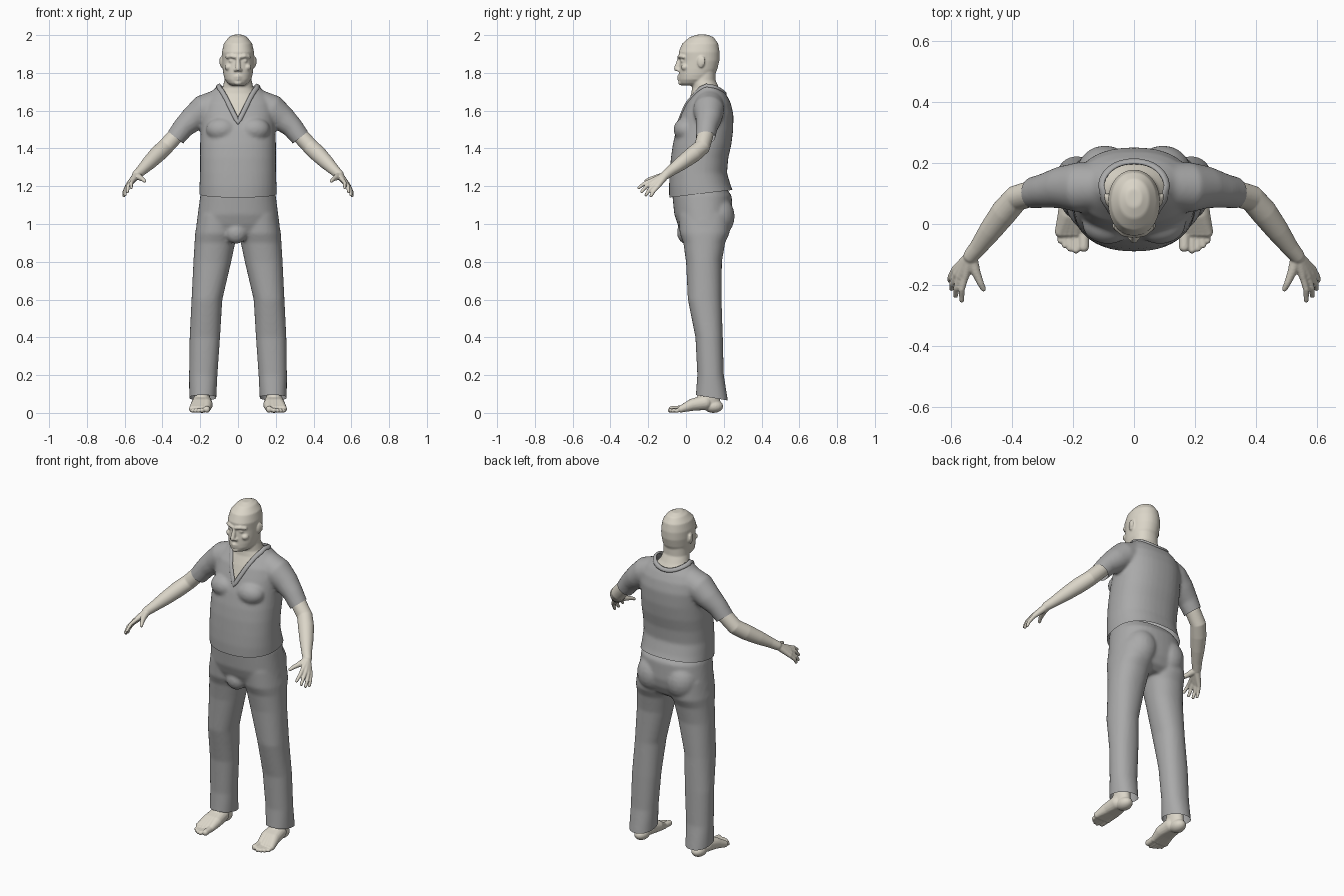
import bpy, bmesh, math
from mathutils import Vector, Matrix
from mathutils.bvhtree import BVHTree

if "Cube" in bpy.data.objects:
    bpy.data.objects.remove(bpy.data.objects["Cube"])


def material(name, rgb):
    m = bpy.data.materials.new(name)
    m.diffuse_color = (*rgb, 1)
    m.use_nodes = True
    m.node_tree.nodes["Principled BSDF"].inputs["Base Color"].default_value = m.diffuse_color
    return m


SKIN = material("pale skin", (0.71, 0.67, 0.58))
CLOTH = material("grey cloth", (0.40, 0.40, 0.40))


def skin_rings(bm, rings, caps=True):
    rows = [[bm.verts.new(p) for p in r] for r in rings]
    n = len(rows[0])
    for a, b in zip(rows, rows[1:]):
        for i in range(n):
            bm.faces.new((a[i], a[(i + 1) % n], b[(i + 1) % n], b[i]))
    if caps:
        bm.faces.new(rows[0][::-1])
        bm.faces.new(rows[-1])


def loft(bm, rows, e=2.3, n=40):
    """Horizontal superellipse rings: (z, x0, x1, y0, y1)."""
    rings = []
    for z, x0, x1, y0, y1 in rows:
        ring = []
        for i in range(n):
            a = 2 * math.pi * i / n
            c, s = math.cos(a), math.sin(a)
            ring.append(((x0 + x1) / 2 + (x1 - x0) / 2 * math.copysign(abs(c) ** (2 / e), c),
                         (y0 + y1) / 2 + (y1 - y0) / 2 * math.copysign(abs(s) ** (2 / e), s), z))
        rings.append(ring)
    skin_rings(bm, rings)


def sym(rows):
    return [(z, -w, w, y0, y1) for z, w, y0, y1 in rows]


def blob(bm, c, r):
    m = Matrix.Translation(c) @ Matrix.Diagonal((*r, 1))
    bmesh.ops.create_uvsphere(bm, u_segments=20, v_segments=12, radius=1, matrix=m)


def tube(bm, pts, s=1, n=16, ends=True):
    """Round limb through (x, y, z, radius); s = -1 mirrors it."""
    P = [Vector((p[0] * s, p[1], p[2])) for p in pts]
    d = P[-1] - P[0]
    k = min(range(3), key=lambda i: abs(d[i]))
    ref = Vector([float(i == k) for i in range(3)])
    rings = []
    for i, p in enumerate(P):
        t = (P[min(i + 1, len(P) - 1)] - P[max(i - 1, 0)]).normalized()
        u = t.cross(ref).normalized()
        v = t.cross(u)
        rings.append([p + pts[i][3] * (u * math.cos(2 * math.pi * j / n) + v * math.sin(2 * math.pi * j / n))
                      for j in range(n)])
    skin_rings(bm, rings)
    if ends:
        for i in (0, -1):
            blob(bm, P[i], (pts[i][3],) * 3)


def build(name, bm, mat, voxel=0, smooth=0):
    """Fuse the overlapping volumes of bm into one smooth object."""
    bmesh.ops.recalc_face_normals(bm, faces=bm.faces)
    me = bpy.data.meshes.new(name)
    bm.to_mesh(me)
    bm.free()
    ob = bpy.data.objects.new(name, me)
    bpy.context.collection.objects.link(ob)
    if voxel:
        r = ob.modifiers.new("fuse", 'REMESH')
        r.mode, r.voxel_size = 'VOXEL', voxel
        sm = ob.modifiers.new("soften", 'SMOOTH')
        sm.factor, sm.iterations = 0.5, smooth
        bpy.context.view_layer.update()
        new = bpy.data.meshes.new_from_object(ob.evaluated_get(bpy.context.evaluated_depsgraph_get()))
        ob.modifiers.clear()
        ob.data = new
    ob.data.materials.clear()
    ob.data.materials.append(mat)
    ob.data.shade_smooth()
    return ob


def cut(bm, co, no, test=lambda c: True):
    """Trim away what lies beyond a plane, among the faces passing the test."""
    fs = [f for f in bm.faces if test(f.calc_center_median())]
    geom = list({v for f in fs for v in f.verts}) + list({e for f in fs for e in f.edges}) + fs
    bmesh.ops.bisect_plane(bm, geom=geom, plane_co=co, plane_no=no, clear_outer=True)


SIDES = (1, -1)

# shirt: torso, chest and sleeves
bm = bmesh.new()
loft(bm, sym([(1.10, .206, -.087, .268), (1.15, .206, -.089, .260), (1.20, .204, -.090, .238),
              (1.27, .201, -.086, .217), (1.35, .201, -.080, .224), (1.42, .201, -.070, .240),
              (1.50, .197, -.052, .250), (1.58, .195, -.025, .251), (1.64, .185, .000, .237),
              (1.68, .160, .030, .217), (1.71, .130, .050, .195), (1.74, .100, .060, .170)]))
for s in SIDES:
    blob(bm, (.085 * s, .0, 1.50), (.085, .066, .065))
    tube(bm, [(.07, .125, 1.65, .075), (.18, .12, 1.602, .083), (.24, .12, 1.555, .069),
              (.29, .11, 1.51, .057), (.36, .097, 1.42, .048)], s, 24)
shirt = build("shirt", bm, CLOTH, .009, 6)

# open the hem, the sleeve ends and the V neck
bm = bmesh.new()
bm.from_mesh(shirt.data)
cut(bm, (0, -.09, 1.14), (0, .12, -1))
for s in SIDES:
    cut(bm, (.333 * s, .1, 1.46), (.625 * s, 0, -.78), lambda c: c.x * s > .25)
tree = BVHTree.FromBMesh(bm)


def in_neck(c):
    if c.y < .11:
        return c.z > 1.54 and abs(c.x) < .097 * (c.z - 1.54) / .185
    return c.z > 1.6 and (c.x / .1) ** 2 + ((c.y - .11) / .095) ** 2 < 1


bmesh.ops.delete(bm, geom=[f for f in bm.faces if in_neck(f.calc_center_median())], context='FACES')
bm.to_mesh(shirt.data)
bm.free()
shirt.data.shade_smooth()

# collar band laid on the shirt around the neck opening
half = [(.097 * t, -.045 + .155 * t ** 1.5, 1.54 + .185 * t) for t in [i / 12 for i in range(13)]]
half += [(.1 * math.cos(a), .11 + .095 * math.sin(a), 1.725 - .03 * math.sin(a))
         for a in [math.pi / 2 * i / 10 for i in range(1, 11)]]
loop = half + [(-x, y, z) for x, y, z in half[-2:0:-1]]
hits = [tree.find_nearest(Vector(p)) for p in loop]
bm = bmesh.new()
rings = []
for i, (p, nrm, _, _) in enumerate(hits):
    t = (hits[(i + 1) % len(hits)][0] - hits[i - 1][0]).normalized()
    nrm = nrm if nrm.dot(p - Vector((0, .1, 1.5))) > 0 else -nrm
    side = t.cross(nrm).normalized()
    up = side.cross(t).normalized()
    rings.append([p + side * .013 * math.cos(math.pi * j / 4) + up * .007 * math.sin(math.pi * j / 4)
                  for j in range(8)])
skin_rings(bm, rings + [rings[0]], caps=False)
bmesh.ops.remove_doubles(bm, verts=bm.verts, dist=1e-5)
build("collar", bm, CLOTH)

# trousers: pelvis, seat and two legs
bm = bmesh.new()
loft(bm, sym([(1.20, .185, -.065, .205), (1.15, .200, -.072, .242), (1.05, .213, -.062, .247),
              (1.00, .220, -.045, .238), (.95, .215, -.022, .215), (.925, .17, .0, .18)]))
blob(bm, (-.01, .0, .955), (.06, .048, .06))
for s in SIDES:
    blob(bm, (.095 * s, .165, 1.04), (.095, .093, .11))
    legs = [(1.05, .0, .210, -.04, .235), (.95, .004, .227, -.033, .230), (.90, .015, .230, -.014, .207),
            (.80, .036, .236, .0, .190), (.60, .083, .246, .010, .188), (.40, .095, .256, .050, .195),
            (.20, .109, .259, .060, .200), (.04, .117, .258, .048, .226)]
    loft(bm, [(z, s * a, s * b, c, d) for z, a, b, c, d in legs], 2.2)
trousers = build("trousers", bm, CLOTH, .009, 5)
bm = bmesh.new()
bm.from_mesh(trousers.data)
cut(bm, (0, .05, .095), (0, -.17, -1))
bm.to_mesh(trousers.data)
bm.free()
trousers.data.shade_smooth()

# head, neck and the chest behind the V neck
bm = bmesh.new()
loft(bm, sym([(2.002, .025, .055, .115), (1.988, .050, .018, .147), (1.955, .075, -.020, .170),
              (1.91, .085, -.039, .178), (1.865, .084, -.032, .177), (1.82, .081, -.036, .166),
              (1.79, .077, -.037, .152), (1.765, .070, -.037, .135), (1.745, .054, -.033, .11),
              (1.733, .036, -.020, .08)]), 2.1)
loft(bm, sym([(1.45, .14, -.035, .20), (1.55, .155, -.022, .22), (1.64, .145, .008, .215),
              (1.69, .105, .028, .192), (1.72, .082, .032, .175), (1.76, .072, .028, .157),
              (1.84, .068, .04, .158)]), 2.1)
tube(bm, [(0, -.036, 1.875, .009), (0, -.050, 1.822, .014)])
tube(bm, [(-.026, -.026, 1.779, .006), (0, -.041, 1.781, .008), (.026, -.026, 1.779, .006)])
tube(bm, [(-.022, -.027, 1.768, .006), (0, -.039, 1.766, .008), (.022, -.027, 1.768, .006)])
blob(bm, (0, -.026, 1.748), (.022, .016, .014))
for s in SIDES:
    blob(bm, (.013 * s, -.041, 1.815), (.010, .011, .008))
    tube(bm, [(.010, -.036, 1.884, .010), (.035, -.031, 1.889, .010), (.058, -.012, 1.884, .009)], s)
    blob(bm, (.033 * s, -.017, 1.863), (.017, .013, .009))
    blob(bm, (.050 * s, -.005, 1.83), (.021, .021, .018))
    blob(bm, (.087 * s, .080, 1.858), (.009, .019, .031))
    blob(bm, (.092 * s, .090, 1.862), (.007, .012, .024))
build("head_and_neck", bm, SKIN, .005, 3)

# arms with hands: forearm, palm, four fingers and thumb
fingers = [((.553, -.172, 1.235), (.565, -.215, 1.218), (.565, -.250, 1.192)),
           ((.571, -.172, 1.221), (.583, -.210, 1.200), (.585, -.235, 1.171)),
           ((.582, -.164, 1.208), (.596, -.195, 1.180), (.598, -.212, 1.154)),
           ((.588, -.150, 1.198), (.602, -.174, 1.170), (.604, -.185, 1.149))]
for s in SIDES:
    bm = bmesh.new()
    tube(bm, [(.26, .115, 1.545, .045), (.335, .10, 1.462, .043), (.385, .085, 1.408, .043),
              (.425, .04, 1.37, .044), (.47, -.02, 1.325, .038), (.51, -.075, 1.285, .029),
              (.535, -.105, 1.262, .025)], s, 24)
    for a, b, c in fingers:
        tube(bm, [(.538, -.11, 1.256, .021), (*a, .0125)], s)
        tube(bm, [(*a, .0115), (*b, .010), (*c, .0085)], s)
    tube(bm, [(.532, -.115, 1.255, .020), (.518, -.160, 1.245, .015), (.503, -.195, 1.236, .011),
              (.494, -.213, 1.227, .009)], s)
    build("right_arm" if s < 0 else "left_arm", bm, SKIN, .004, 3)

# feet: ankle, heel, instep and toes
toes = [(.165, -.074, .0175), (.190, -.079, .0125), (.209, -.073, .0115), (.226, -.062, .011), (.241, -.047, .0105)]
for s in SIDES:
    bm = bmesh.new()
    loft(bm, [(z, s * (.19 - w), s * (.19 + w), a, b) for z, w, a, b in
              [(.03, .036, .06, .185), (.07, .040, .055, .180), (.12, .042, .07, .175), (.22, .048, .075, .18)]], 2)
    blob(bm, (.19 * s, .145, .035), (.040, .052, .035))
    for x, y, r in toes:
        tube(bm, [(.19 + (x - .2) * .35, .10, .055, .040), (.19 + (x - .2) * .7, .03, .042, .032),
                  (x, -.025, .021, .019)], s)
        tube(bm, [(x, -.02, r + .005, r), (x, y - .018 + r, r + .001, r)], s)
    bmesh.ops.bisect_plane(bm, geom=bm.verts[:] + bm.edges[:] + bm.faces[:], plane_co=(0, 0, 0), plane_no=(0, 0, 1))
    for v in bm.verts:
        v.co.z = max(v.co.z, 0)
    build("right_foot" if s < 0 else "left_foot", bm, SKIN, .004, 3)
